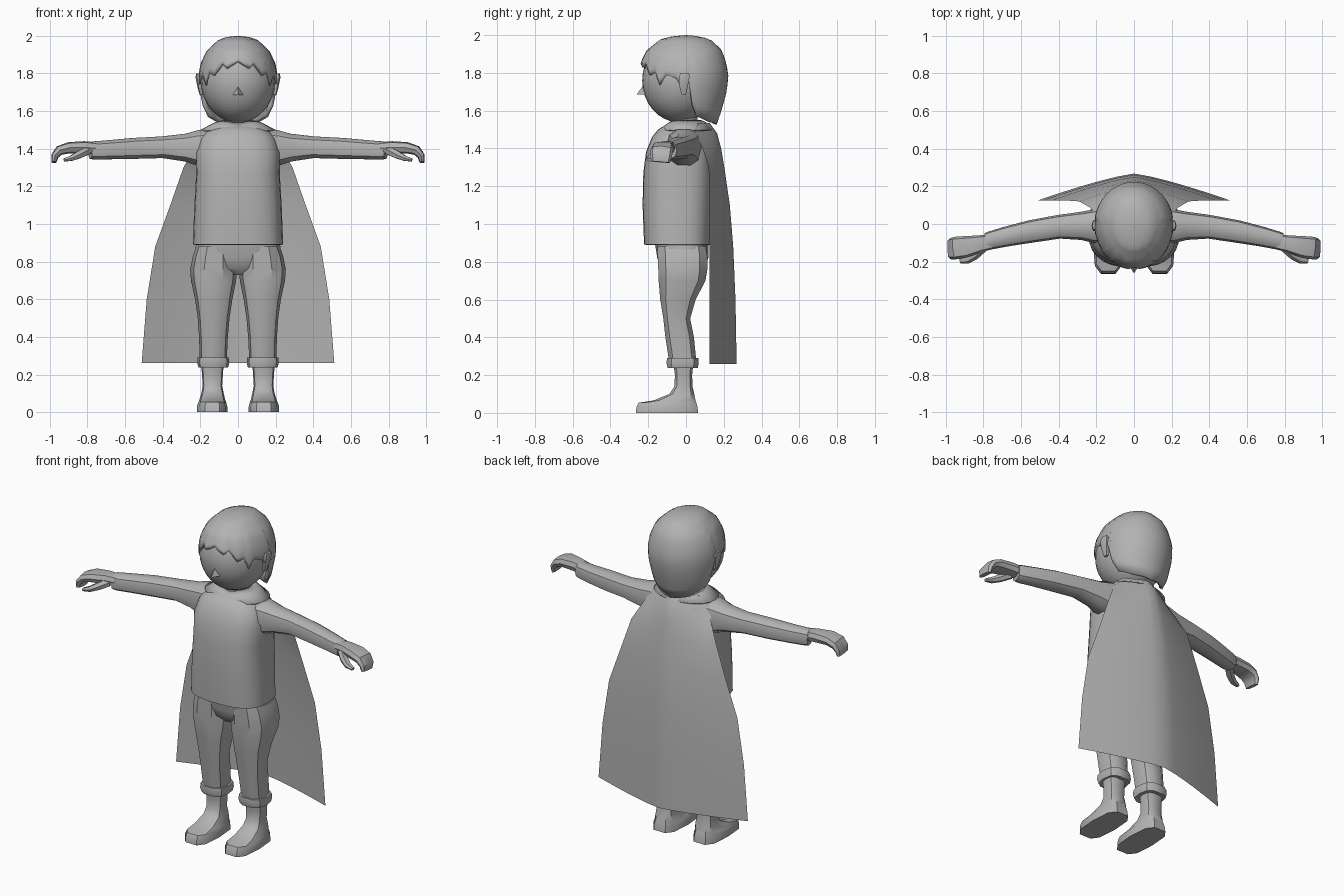
import bpy, bmesh, math
from mathutils import Vector

grey = bpy.data.materials.new("light_grey")
grey.diffuse_color = (0.45, 0.45, 0.45, 1)
X, Y, Z = Vector((1, 0, 0)), Vector((0, 1, 0)), Vector((0, 0, 1))


def make(name, verts, faces, mirror=False, angle=35, thick=0):
    bm = bmesh.new()
    vs = [bm.verts.new(v) for v in verts]
    for f in faces:
        bm.faces.new([vs[i] for i in f])
    bmesh.ops.remove_doubles(bm, verts=bm.verts, dist=0.0002)
    bmesh.ops.recalc_face_normals(bm, faces=bm.faces)
    me = bpy.data.meshes.new(name)
    bm.to_mesh(me)
    bm.free()
    me.materials.append(grey)
    ob = bpy.data.objects.new(name, me)
    bpy.context.collection.objects.link(ob)
    for o in bpy.context.selected_objects:
        o.select_set(False)
    ob.select_set(True)
    bpy.context.view_layer.objects.active = ob
    bpy.ops.object.shade_smooth_by_angle(angle=math.radians(angle))
    if thick:
        s = ob.modifiers.new("Thickness", 'SOLIDIFY')
        s.thickness, s.offset = thick, -1
    if mirror:
        m = ob.modifiers.new("Mirror", 'MIRROR')
        m.use_mirror_merge = False
    return ob


def grid(rows, closed):
    n, faces = len(rows[0]), []
    for r in range(len(rows) - 1):
        for c in range(n if closed else n - 1):
            d = (c + 1) % n
            faces.append((r * n + c, r * n + d, (r + 1) * n + d, (r + 1) * n + c))
    return [p for row in rows for p in row], faces


def tube(name, path, n=12, e=2.0, side=Y, axis=None, **kw):
    """Loft super-ellipse rings; path items are x, y, z, half width, half height."""
    cs, rows = [Vector(p[:3]) for p in path], []
    for i, p in enumerate(path):
        t = axis or (cs[min(i + 1, len(cs) - 1)] - cs[max(i - 1, 0)]).normalized()
        v = t.cross(side).normalized()
        u = v.cross(t)
        row = []
        for k in range(n):
            c, s = math.cos(2 * math.pi * k / n), math.sin(2 * math.pi * k / n)
            c, s = (math.copysign(abs(q) ** (2 / e), q) if abs(q) > 1e-6 else 0 for q in (c, s))
            row.append(cs[i] + u * p[3] * c + v * p[4] * s)
        rows.append(row)
    verts, faces = grid(rows, True)
    faces += [tuple(range(n)), tuple(range(len(verts) - n, len(verts)))]
    return make(name, verts, faces, **kw)


def stack(name, levels, cx=0, **kw):
    """Horizontal rings; levels are z, x min, x max, y min, y max."""
    path = [((a + b) / 2, (c + d) / 2, z, (b - a) / 2, (d - c) / 2) for z, a, b, c, d in levels]
    return tube(name, path, side=X, axis=Z, **kw)


def lerp(table, t):
    for a, b in zip(table, table[1:]):
        if t <= b[0]:
            f = (t - a[0]) / (b[0] - a[0])
            return [p + (q - p) * f for p, q in zip(a[1:], b[1:])]
    return list(table[-1][1:])


# head
head = []
for i in range(17):
    a = math.pi * (0.01 + 0.98 * i / 16)
    s = 0.197 * math.sin(a)
    head.append((1.76 - 0.222 * math.cos(a), -s, s, -0.035 - s, -0.035 + s))
stack("head", head, n=28)
make("nose", [(-.03, -.215, 1.685), (.03, -.215, 1.685), (0, -.222, 1.74), (0, -.262, 1.685)],
     [(0, 1, 2), (0, 1, 3), (1, 2, 3), (2, 0, 3)])
stack("ear", [(1.685, .185, .203, -.025, .0), (1.72, .18, .214, -.035, .01),
              (1.78, .18, .226, -.04, .022), (1.80, .19, .222, -.03, .018)], n=6, e=3, mirror=True)
stack("neck", [(1.47, -.075, .075, -.085, .065), (1.59, -.07, .07, -.08, .06)], n=12)

# hair: zigzag hairline by angle from the front, volume profile by depth below the crown
hairline = [(0, 1.87), (18, 1.83), (26, 1.855), (38, 1.79), (48, 1.805), (55, 1.735), (64, 1.79),
            (78, 1.77), (88, 1.70), (93, 1.77), (100, 1.63), (108, 1.57), (135, 1.54), (180, 1.525)]
volume = [(0, 0, 0, 0), (.006, .06, -.07, .07), (.022, .105, -.135, .13), (.08, .168, -.208, .19),
          (.15, .20, -.243, .214), (.22, .212, -.247, .225), (.30, .205, -.24, .215),
          (.40, .185, -.2, .188), (.48, .14, -.15, .16)]
half = [a for a, _ in hairline] + [9, 118, 126, 145, 155, 165, 173]
angles = sorted(half + [360 - a for a in half if a not in (0, 180)])
rows = []
for r in range(15):
    row = []
    for a in angles:
        low = lerp(hairline, min(a, 360 - a))[0]
        d = (2 - low) * (r / 14) ** 1.8
        rx, yf, yb = lerp(volume, d)
        c, s = math.cos(math.radians(a)), math.sin(math.radians(a))
        row.append((rx * s, yf * c if c > 0 else -yb * c, 2 - d))
    rows.append(row)
make("hair", *grid(rows, True), angle=50, thick=0.022)

# shirt body
stack("shirt_body", [(.888, -.225, .225, -.205, .12), (.892, -.24, .24, -.222, .13),
                     (1.1, -.232, .232, -.23, .14), (1.27, -.222, .222, -.226, .145),
                     (1.38, -.225, .225, -.212, .14), (1.46, -.20, .20, -.18, .13),
                     (1.5, -.16, .16, -.148, .115), (1.527, -.1, .1, -.105, .085)],
      n=28, e=2.7, angle=45)

# sleeves, cuffs folded in at the wrist
tube("sleeve", [(.12, -.01, 1.41, .10, .095), (.21, -.012, 1.403, .09, .10), (.28, -.01, 1.406, .075, .077),
                (.40, -.015, 1.408, .063, .06), (.55, -.04, 1.402, .06, .058), (.68, -.067, 1.395, .053, .053),
                (.765, -.088, 1.391, .048, .05), (.785, -.093, 1.391, .045, .046)],
     n=10, e=2.5, mirror=True)

# hand with curled fingers and thumb
tube("hand", [(.76, -.095, 1.403, .04, .032), (.82, -.105, 1.407, .045, .033), (.90, -.122, 1.405, .058, .03),
              (.95, -.128, 1.39, .06, .026), (.974, -.132, 1.36, .057, .02), (.978, -.135, 1.328, .05, .013)],
     n=8, e=3, mirror=True)
tube("thumb", [(.80, -.125, 1.39, .025, .025), (.845, -.165, 1.368, .025, .022),
               (.885, -.188, 1.35, .022, .016), (.925, -.195, 1.34, .014, .009)],
     n=6, e=2.5, mirror=True)

# trousers
stack("trouser_hips", [(.73, -.10, .10, -.10, .06), (.765, -.2, .2, -.135, .1), (.82, -.235, .235, -.152, .118),
                       (.90, -.222, .222, -.165, .12)], n=16, e=2.7)
stack("trouser_leg", [(.27, .06, .203, -.092, .058), (.40, .054, .207, -.112, .045), (.5, .045, .214, -.123, .025),
                      (.6, .03, .228, -.14, .055), (.70, .01, .25, -.15, .108), (.76, .005, .254, -.152, .118),
                      (.83, .01, .24, -.155, .118), (.88, .02, .222, -.155, .11)],
      n=10, e=2.6, mirror=True)
stack("trouser_cuff", [(.24, .065, .2, -.09, .055), (.238, .052, .21, -.1, .065), (.262, .046, .217, -.106, .07),
                       (.29, .049, .214, -.104, .068), (.29, .065, .2, -.085, .055)], n=10, e=2.8, mirror=True)

# shoes: sole, toe slope and ankle shaft
stack("shoe", [(0, .056, .218, -.27, .07), (.03, .057, .218, -.268, .066), (.054, .063, .21, -.255, .06),
               (.066, .068, .205, -.175, .054), (.10, .076, .194, -.09, .046), (.14, .084, .188, -.063, .036),
               (.2, .08, .191, -.06, .034), (.26, .076, .197, -.068, .04)],
      n=10, e=3.2, mirror=True)

# cape: z, half width, y at the middle, y at the edge
cape = [(1.535, .13, .125, .06), (1.48, .20, .165, .05), (1.40, .235, .186, .088), (1.30, .29, .203, .12),
        (1.1, .36, .232, .125), (.88, .44, .25, .125), (.6, .485, .262, .125), (.26, .512, .268, .125)]
make("cape", *grid([[(w * u / 6, yc + (ye - yc) * abs(u / 6) ** 1.25, z) for u in range(-6, 7)]
                    for z, w, yc, ye in cape], False), angle=60)

# collar of the cape, dipping to a point at the front
rows = []
for rx, ry, z, dip in ((.085, .085, 1.55, .012), (.125, .11, 1.54, .02), (.2, .145, 1.5, .012)):
    row = []
    for k in range(24):
        a = 2 * math.pi * k / 24
        front = max(0, math.cos(a)) ** 6
        row.append((rx * math.sin(a), -.005 - ry * math.cos(a), z - dip * front))
    rows.append(row)
make("cape_collar", *grid(rows, True), angle=40, thick=0.008)
